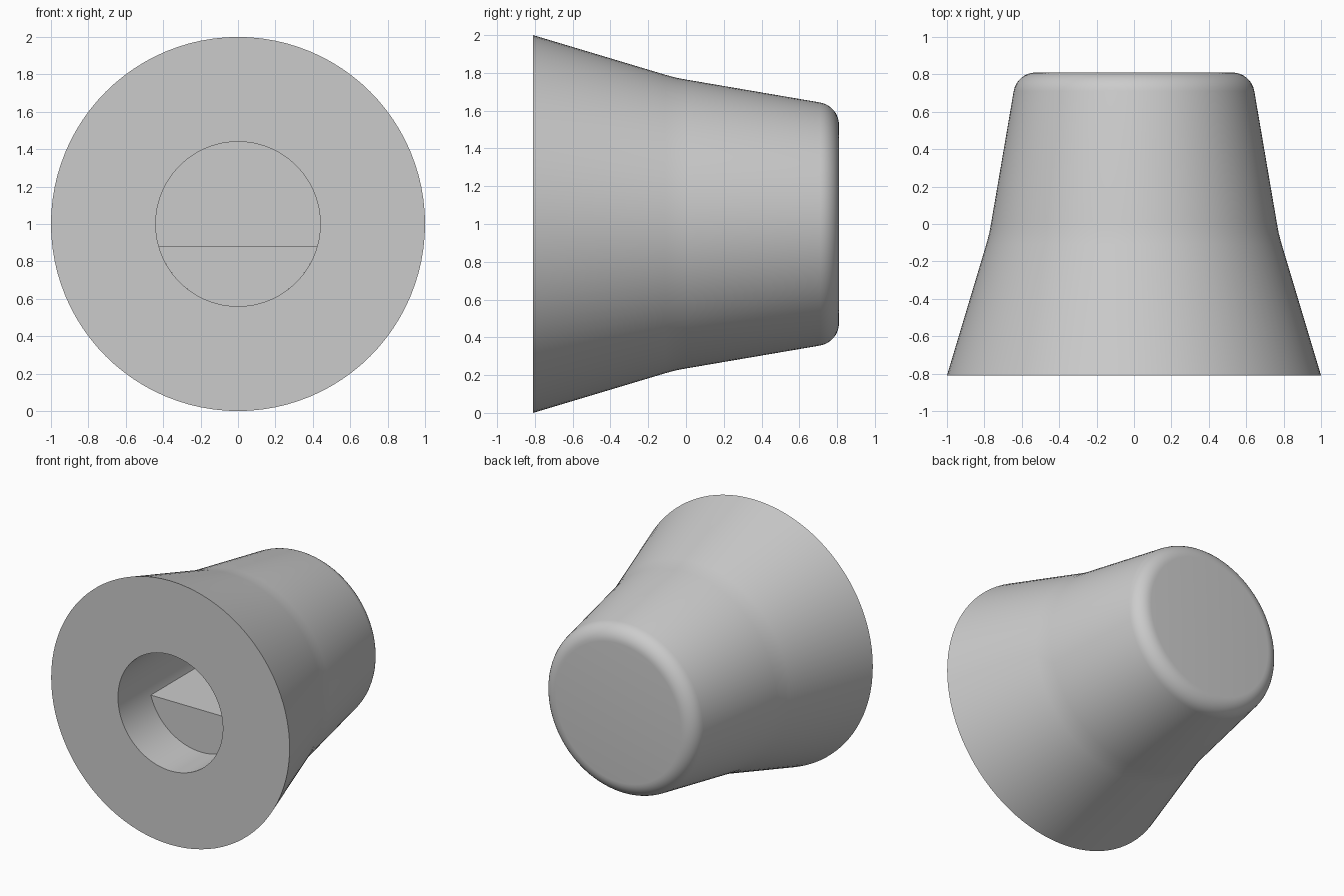
import bpy
import bmesh
import math

if "Cube" in bpy.data.objects:
    bpy.data.objects.remove(bpy.data.objects["Cube"], do_unlink=True)

SIDES = 96
CENTRE = 1.0
FRONT, BACK = -0.81, 0.81
HOLE_R, HOLE_END = 0.44, 0.4
LEDGE_FRONT, LEDGE_DROP = -0.44, -0.12

grey = bpy.data.materials.new("light_grey")
grey.use_nodes = True
colour = (0.6, 0.6, 0.6, 1)
grey.diffuse_color = colour
grey.node_tree.nodes["Principled BSDF"].inputs["Base Color"].default_value = colour


def finish(bm, name):
    bmesh.ops.remove_doubles(bm, verts=bm.verts[:], dist=1e-5)
    bmesh.ops.recalc_face_normals(bm, faces=bm.faces[:])
    mesh = bpy.data.meshes.new(name)
    bm.to_mesh(mesh)
    bm.free()
    mesh.materials.append(grey)
    obj = bpy.data.objects.new(name, mesh)
    bpy.context.collection.objects.link(obj)
    bpy.ops.object.select_all(action="DESELECT")
    obj.select_set(True)
    bpy.context.view_layer.objects.active = obj
    bpy.ops.object.shade_smooth_by_angle(angle=math.radians(30))
    return obj


# Flared body turned around the y axis, with a round bore in the front
fillet = 0.12
profile = [(0, HOLE_END), (HOLE_R, HOLE_END), (HOLE_R, FRONT),
           (1.0, FRONT), (0.79, -0.11), (0.774, -0.05), (0.763, 0.01)]
for i in range(9):
    a = math.radians(10 + 80 * i / 8)
    profile.append((0.525 + fillet * math.cos(a),
                    BACK - fillet + fillet * math.sin(a)))
profile.append((0, BACK))

bm = bmesh.new()
verts = [bm.verts.new((r, y, CENTRE)) for r, y in profile]
edges = [bm.edges.new(pair) for pair in zip(verts, verts[1:])]
bmesh.ops.spin(bm, geom=verts + edges, cent=(0, 0, CENTRE), axis=(0, 1, 0),
               angle=math.tau, steps=SIDES, use_duplicate=False)
finish(bm, "knob_body")

# Flat ledge filling the lower part of the bore, leaving a D-shaped socket
bm = bmesh.new()
start = math.asin(LEDGE_DROP / HOLE_R)
arc = []
for i in range(41):
    a = start - (math.pi + 2 * start) * i / 40
    arc.append(bm.verts.new((HOLE_R * math.cos(a), LEDGE_FRONT,
                             CENTRE + HOLE_R * math.sin(a))))
face = bm.faces.new(arc)
extruded = bmesh.ops.extrude_face_region(bm, geom=[face], use_keep_orig=True)
back_verts = [v for v in extruded["geom"] if isinstance(v, bmesh.types.BMVert)]
bmesh.ops.translate(bm, vec=(0, HOLE_END - LEDGE_FRONT, 0), verts=back_verts)
finish(bm, "shaft_ledge")
